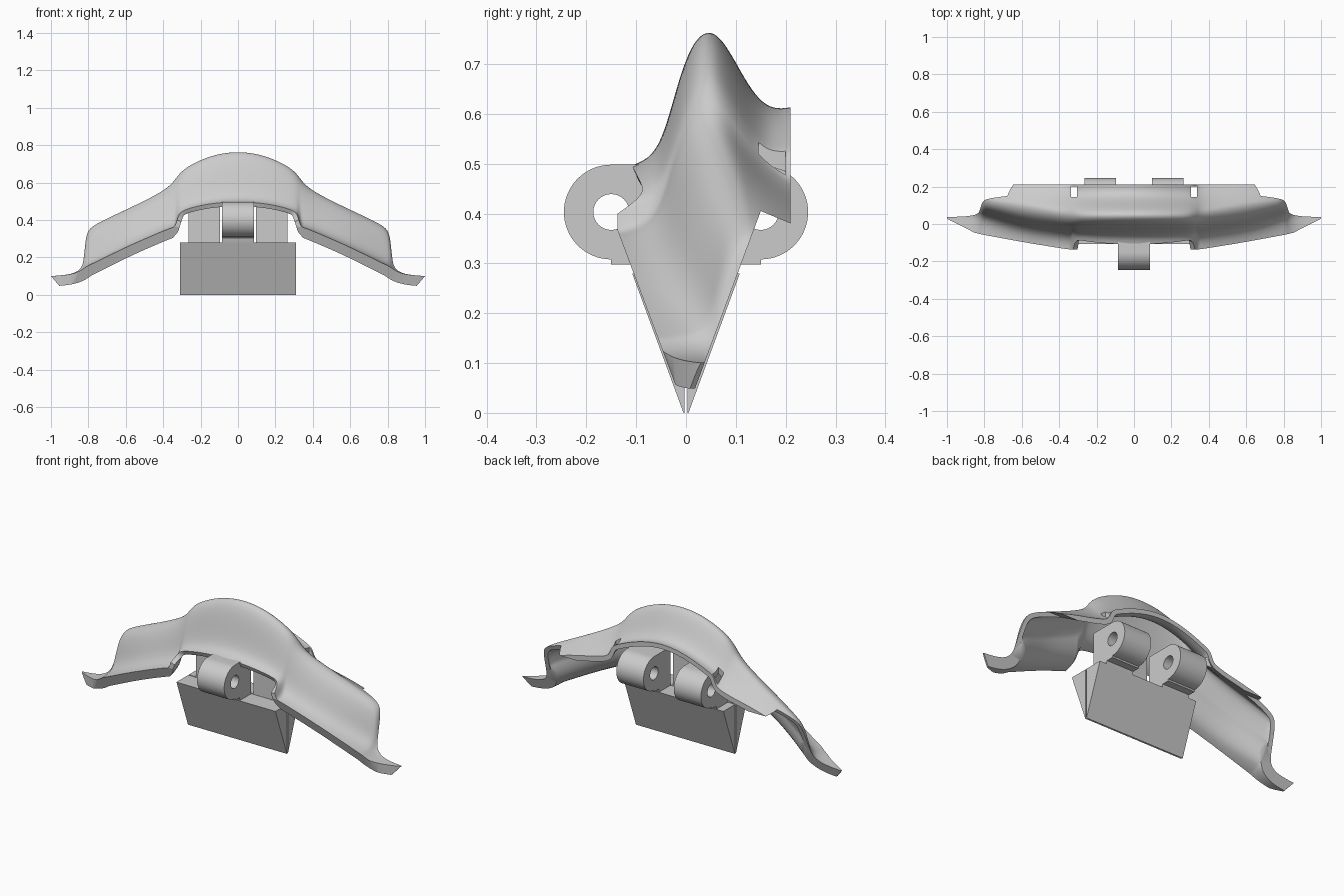
import bpy, bmesh, math

if "Cube" in bpy.data.objects:
    bpy.data.objects.remove(bpy.data.objects["Cube"], do_unlink=True)

GREY = (0.6, 0.6, 0.6, 1)
grey = bpy.data.materials.new("plain grey")
grey.use_nodes = True
grey.diffuse_color = GREY
grey.node_tree.nodes["Principled BSDF"].inputs["Base Color"].default_value = GREY


def make_object(name, bm, recalc=True):
    if recalc:
        bmesh.ops.recalc_face_normals(bm, faces=bm.faces)
    mesh = bpy.data.meshes.new(name)
    bm.to_mesh(mesh)
    bm.free()
    mesh.materials.append(grey)
    obj = bpy.data.objects.new(name, mesh)
    bpy.context.collection.objects.link(obj)
    return obj


def prism(name, profile, x0, x1):
    """Extrude a (y, z) outline along x."""
    bm = bmesh.new()
    face = bm.faces.new([bm.verts.new((x0, y, z)) for y, z in profile])
    new = bmesh.ops.extrude_face_region(bm, geom=[face])["geom"]
    for v in new:
        if isinstance(v, bmesh.types.BMVert):
            v.co.x = x1
    return make_object(name, bm)


def arc(cy, cz, r, start, end, n):
    steps = [start + (end - start) * i / n for i in range(n + 1)]
    return [(cy + r * math.cos(a), cz + r * math.sin(a)) for a in steps]


def boolean(obj, cutter, operation):
    m = obj.modifiers.new(operation.lower(), "BOOLEAN")
    m.object, m.operation, m.solver = cutter, operation, "MANIFOLD"


def finish(obj, cutters):
    """Bake the modifiers, drop the cutters and shade smooth."""
    bpy.context.view_layer.update()
    graph = bpy.context.evaluated_depsgraph_get()
    obj.data = bpy.data.meshes.new_from_object(obj.evaluated_get(graph))
    obj.modifiers.clear()
    for c in cutters:
        bpy.data.objects.remove(c, do_unlink=True)
    bpy.ops.object.select_all(action="DESELECT")
    obj.select_set(True)
    bpy.context.view_layer.objects.active = obj
    bpy.ops.object.shade_smooth_by_angle(angle=math.radians(35))


# Two halves of the wedge, with a thin slit between them
for side, name in ((-1, "front_wedge"), (1, "back_wedge")):
    prism(name, [(side * 0.003, 0), (side * 0.005, 0),
                 (side * 0.108, 0.28), (side * 0.003, 0.28)], -0.31, 0.31)


# Hinge knuckles: barrel with a square leaf and a pin hole
def knuckle(name, side, x0, x1):
    outline = arc(0.15, 0.403, 0.095, -math.pi / 2, math.pi / 2, 32)
    outline += [(0.003, 0.498), (0.003, 0.27), (0.1, 0.27), (0.108, 0.298), (0.15, 0.298)]
    hole = arc(0.15, 0.403, 0.036, 0, math.tau, 32)[:-1]
    obj = prism(name, [(side * y, z) for y, z in outline], x0, x1)
    pin = prism("pin_cutter", [(side * y, z) for y, z in hole], x0 - 1, x1 + 1)
    pin.hide_render = True
    boolean(obj, pin, "DIFFERENCE")
    finish(obj, [pin])


knuckle("front_knuckle", -1, -0.085, 0.085)
knuckle("left_back_knuckle", 1, 0.095, 0.265)
knuckle("right_back_knuckle", 1, -0.265, -0.095)

# Arched shell. Stations: x, crown z, crown y, crease y, crease z, front edge y, back z
STATIONS = [
    (0, 0.785, 0.058, -0.055, 0.52, -0.11, 0.605),
    (0.15, 0.76, 0.058, -0.055, 0.51, -0.105, 0.58),
    (0.28, 0.695, 0.058, -0.05, 0.48, -0.09, 0.525),
    (0.32, 0.65, 0.06, -0.05, 0.455, -0.08, 0.505),
    (0.333, 0.635, 0.06, -0.065, 0.36, -0.2, 0.5),
    (0.36, 0.598, 0.062, -0.065, 0.355, -0.2, 0.485),
    (0.42, 0.552, 0.075, -0.06, 0.33, -0.2, 0.465),
    (0.6, 0.46, 0.1, -0.04, 0.25, -0.2, 0.43),
    (0.78, 0.375, 0.12, 0.03, 0.165, -0.12, 0.365),
    (0.815, 0.33, 0.12, 0.04, 0.15, -0.075, 0.33),
    (0.825, 0.18, 0.12, 0.04, 0.14, -0.065, 0.18),
    (0.88, 0.11, 0.09, 0.04, 0.108, -0.03, 0.11),
    (1.01, 0.1, 0.06, 0.045, 0.1, 0.03, 0.1),
]


def section(x, top, cy, wy, wz, fy, bz):
    rise, run = top - wz, cy - wy
    lip = 0.025 if x < 0.325 else (-0.05 if x < 0.8 else 0)
    return [(fy, wz - (0.02 if x < 0.325 else 0)), (wy, wz),
            (wy + 0.3 * run, wz + 0.5 * rise), (wy + 0.6 * run, wz + 0.9 * rise),
            (cy, top), (cy + 0.45 * (0.16 - cy), top - 0.45 * (top - bz)),
            (0.16, bz), (0.24, bz + lip)]


bm = bmesh.new()
rows = []
for sign, stations in ((-1, STATIONS[:0:-1]), (1, STATIONS)):
    for s in stations:
        rows.append([bm.verts.new((sign * s[0], y, z)) for y, z in section(*s)])
for a, b in zip(rows, rows[1:]):
    for i in range(len(a) - 1):
        bm.faces.new((a[i], b[i], b[i + 1], a[i + 1]))
points = len(rows[0])
shell = make_object("arched_shell", bm, recalc=False)

# The front flanges and the wing tips are thicker than the rest
flange = shell.vertex_groups.new(name="flange")
for v in shell.data.vertices:
    x = abs(v.co.x)
    if x > 0.85 or (x > 0.35 and v.index % points < 2):
        flange.add([v.index], 1, "REPLACE")
sub = shell.modifiers.new("smooth", "SUBSURF")
sub.levels = sub.render_levels = 3
thick = shell.modifiers.new("thickness", "SOLIDIFY")
thick.thickness, thick.offset = 0.055, -1
thick.vertex_group, thick.thickness_vertex_group = "flange", 0.45

# Trim the shell to the wedge planes, slant its tips and notch its back lip
trim = prism("trim_cutter", [(0, 0), (0.15, 0.405), (0.21, 0.38), (0.21, 1),
                             (-0.137, 1), (-0.137, 0.365)], -1, 1)
for v in trim.data.vertices:
    v.co.x = math.copysign(0.914 + 0.857 * v.co.z, v.co.x)
boolean(shell, trim, "INTERSECT")
cutters = [trim]
for sign in (-1, 1):
    notch = prism("notch_cutter", [(0.145, 0.3), (0.2, 0.3), (0.2, 0.56), (0.145, 0.56)],
                  sign * 0.305, sign * 0.338)
    boolean(shell, notch, "DIFFERENCE")
    cutters.append(notch)
for c in cutters:
    c.hide_render = True
finish(shell, cutters)
